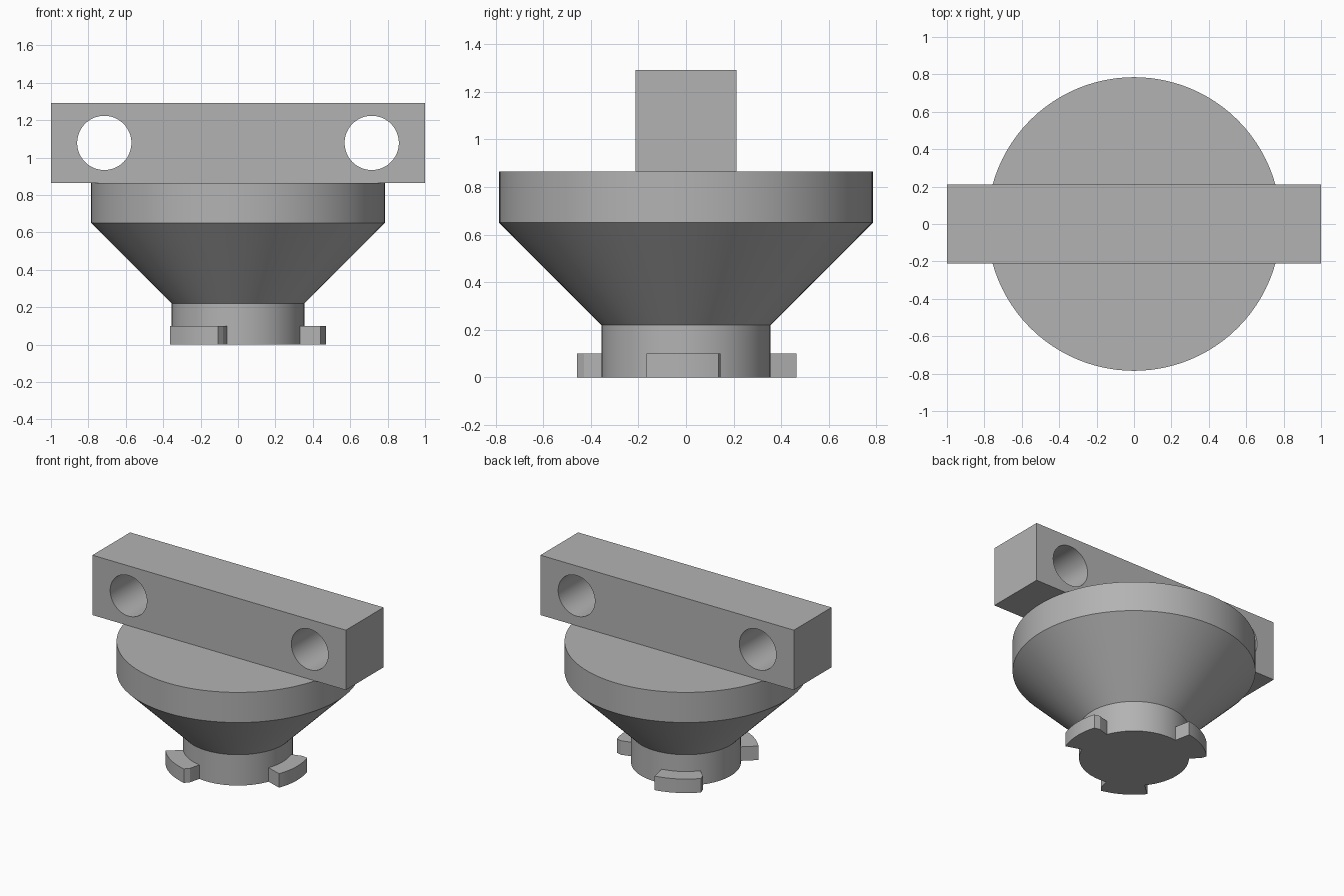
import bpy, bmesh
from math import cos, sin, radians, pi
from mathutils import Matrix

cube = bpy.data.objects.get("Cube")
if cube:
    bpy.data.objects.remove(cube, do_unlink=True)

GREY = (0.45, 0.45, 0.45, 1)
grey = bpy.data.materials.new("plain_grey")
grey.use_nodes = True
grey.diffuse_color = GREY
grey.node_tree.nodes["Principled BSDF"].inputs["Base Color"].default_value = GREY


def finish(name, bm):
    """Turn a bmesh into a grey object, smooth on its curved sides only."""
    bmesh.ops.recalc_face_normals(bm, faces=bm.faces)
    mesh = bpy.data.meshes.new(name)
    bm.to_mesh(mesh)
    bm.free()
    mesh.materials.append(grey)
    obj = bpy.data.objects.new(name, mesh)
    bpy.context.collection.objects.link(obj)
    bpy.ops.object.select_all(action='DESELECT')
    obj.select_set(True)
    bpy.context.view_layer.objects.active = obj
    bpy.ops.object.shade_smooth_by_angle(angle=radians(25))
    return obj


def extrude(bm, faces, vector):
    result = bmesh.ops.extrude_face_region(bm, geom=faces)
    verts = [v for v in result["geom"] if isinstance(v, bmesh.types.BMVert)]
    bmesh.ops.translate(bm, verts=verts, vec=vector)


# Turned body: stem, flared cone and rim
SEGMENTS = 96
profile = [(0.355, 0), (0.355, 0.22), (0.785, 0.65), (0.785, 0.865)]
bm = bmesh.new()
rings = [[bm.verts.new((r * cos(2 * pi * i / SEGMENTS), r * sin(2 * pi * i / SEGMENTS), z))
          for i in range(SEGMENTS)] for r, z in profile]
for low, high in zip(rings, rings[1:]):
    for i in range(SEGMENTS):
        j = (i + 1) % SEGMENTS
        bm.faces.new((low[i], low[j], high[j], high[i]))
bm.faces.new(rings[0])
bm.faces.new(rings[-1])
finish("flared_body", bm)

# Crossbar with a round hole near each end
bm = bmesh.new()
bmesh.ops.create_cube(bm, size=1, matrix=Matrix.Translation((0, 0, 1.078))
                      @ Matrix.Diagonal((2, 0.425, 0.427, 1)))
crossbar = finish("crossbar", bm)
for side, x in (("right", -0.715), ("left", 0.715)):
    bm = bmesh.new()
    bmesh.ops.create_cone(bm, cap_ends=True, segments=64, radius1=0.145, radius2=0.145, depth=1,
                          matrix=Matrix.Translation((x, 0, 1.078)) @ Matrix.Rotation(pi / 2, 4, 'X'))
    cutter = finish(side + "_hole_cutter", bm)
    cutter.hide_render = True
    cutter.hide_set(True)
    cutter.display_type = 'WIRE'
    hole = crossbar.modifiers.new(side + "_hole", 'BOOLEAN')
    hole.operation = 'DIFFERENCE'
    hole.solver = 'EXACT'
    hole.object = cutter

# Apply the holes so the cutters can go
evaluated = crossbar.evaluated_get(bpy.context.evaluated_depsgraph_get())
bm = bmesh.new()
bm.from_mesh(bpy.data.meshes.new_from_object(evaluated))
for obj in list(bpy.data.objects):
    if obj == crossbar or obj.name.endswith("_cutter"):
        bpy.data.objects.remove(obj, do_unlink=True)
finish("crossbar", bm)

# Three locking tabs around the foot, each with one nicked end
START, END, STEPS = -20.6, 16.9, 12
arc = [radians(START + (END - START) * i / STEPS) for i in range(STEPS + 1)]
outline = [(0.3, -0.118)] + [(0.47 * cos(a), 0.47 * sin(a)) for a in arc]
outline += [(0.41, 0.145), (0.333, 0.123), (0.3, 0.11)]
for n, name in enumerate(("left_tab", "back_tab", "front_tab")):
    bm = bmesh.new()
    base = bm.faces.new([bm.verts.new((x, y, 0)) for x, y in outline])
    extrude(bm, [base], (0, 0, 0.1))
    bmesh.ops.rotate(bm, verts=bm.verts, matrix=Matrix.Rotation(n * 2 * pi / 3, 3, 'Z'))
    finish(name, bm)
